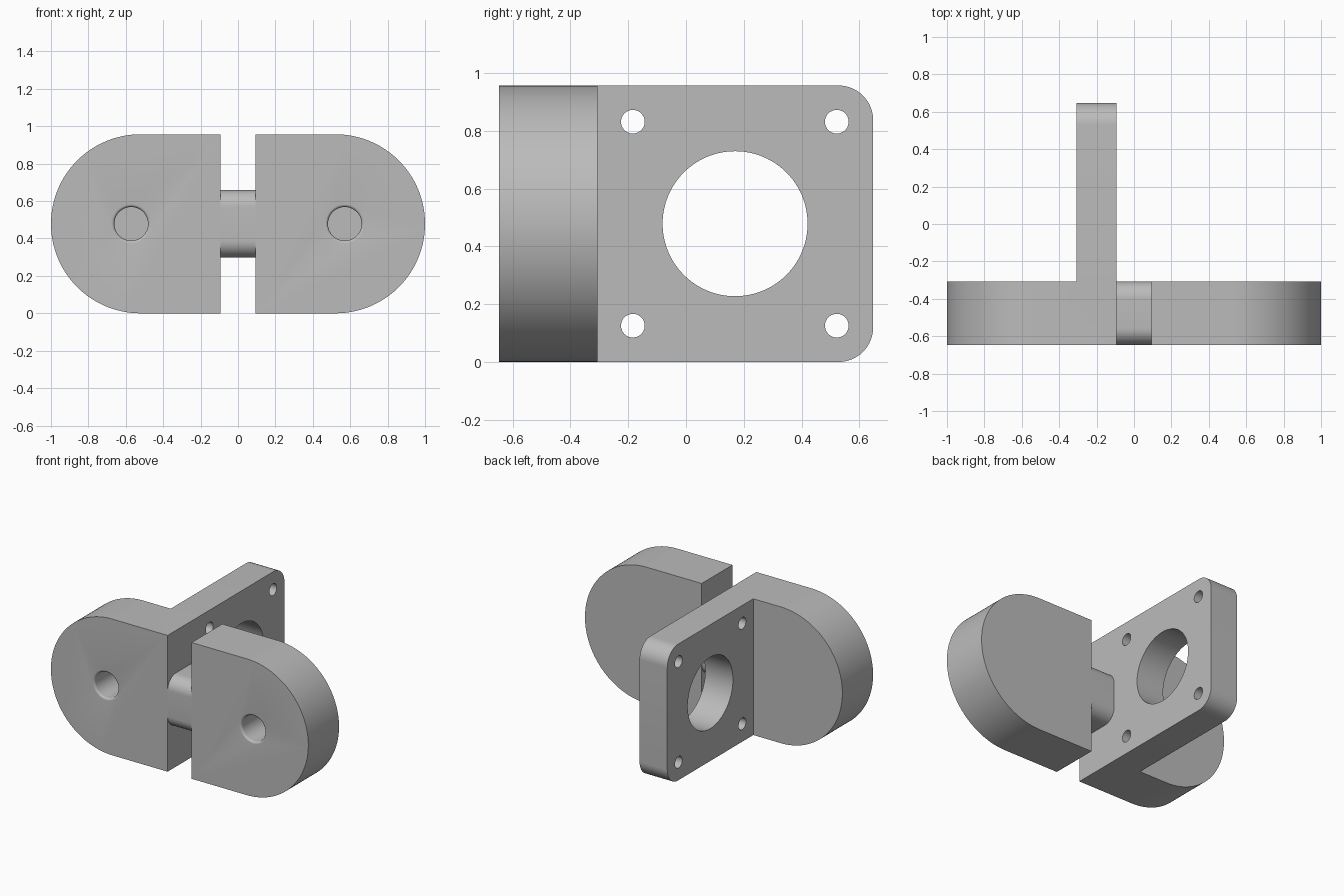
import bpy
import bmesh
from math import sin, cos, pi, radians
from mathutils import Vector

cube = bpy.data.objects.get("Cube")
if cube:
    bpy.data.objects.remove(cube, do_unlink=True)

# Main dimensions
HEIGHT = 0.957
MID = HEIGHT / 2
FRONT, PAD_BACK, PLATE_BACK = -0.648, -0.307, 0.648
GAP = 0.093            # half the gap between the pads
PLATE_OUT = -0.308     # outer face of the plate

grey = bpy.data.materials.new("plain grey")
grey.use_nodes = True
colour = (0.5, 0.5, 0.5, 1)
grey.diffuse_color = colour
grey.node_tree.nodes["Principled BSDF"].inputs["Base Color"].default_value = colour


def arc(cx, cy, r, start, end, steps):
    """Points along an arc, angles in degrees."""
    angles = [radians(start + (end - start) * i / steps) for i in range(steps + 1)]
    return [(cx + r * cos(a), cy + r * sin(a)) for a in angles]


def add_object(name, bm):
    bmesh.ops.remove_doubles(bm, verts=bm.verts, dist=1e-5)
    bmesh.ops.recalc_face_normals(bm, faces=bm.faces)
    mesh = bpy.data.meshes.new(name)
    bm.to_mesh(mesh)
    bm.free()
    mesh.materials.append(grey)
    obj = bpy.data.objects.new(name, mesh)
    bpy.context.collection.objects.link(obj)
    return obj


def prism(name, outline, axis, start, end):
    """Extrude an (x, z) outline along y, or a (y, z) outline along x."""
    bm = bmesh.new()
    place = (lambda u, v: (start, u, v)) if axis == "x" else (lambda u, v: (u, start, v))
    face = bm.faces.new([bm.verts.new(place(u, v)) for u, v in outline])
    new = bmesh.ops.extrude_face_region(bm, geom=[face])["geom"]
    move = Vector((end - start, 0, 0)) if axis == "x" else Vector((0, end - start, 0))
    bmesh.ops.translate(bm, vec=move, verts=[g for g in new if isinstance(g, bmesh.types.BMVert)])
    return add_object(name, bm)


def lathe_y(name, profile, x, z, sides=64):
    """Closed solid turned about a y axis from (radius, y) points."""
    bm = bmesh.new()
    rings = [[bm.verts.new((x + r * cos(2 * pi * i / sides), y, z + r * sin(2 * pi * i / sides)))
              for i in range(sides)] for r, y in profile]
    for a, b in zip(rings, rings[1:]):
        for i in range(sides):
            j = (i + 1) % sides
            bm.faces.new((a[i], a[j], b[j], b[i]))
    bm.faces.new(rings[0])
    bm.faces.new(rings[-1])
    return add_object(name, bm)


def combine(target, tool, operation):
    mod = target.modifiers.new(operation.lower(), "BOOLEAN")
    mod.operation, mod.solver, mod.object = operation, "EXACT", tool
    bpy.context.view_layer.objects.active = target
    bpy.ops.object.modifier_apply(modifier=mod.name)
    bpy.data.objects.remove(tool, do_unlink=True)


def pad(name, side):
    """D-shaped pad with a blind, round-edged hole in its front."""
    curve = arc(1 - MID, MID, MID, -90, 90, 64)
    outline = [(GAP, 0)] + curve + [(GAP, HEIGHT)]
    obj = prism(name, [(side * x, z) for x, z in outline], "y", FRONT, PAD_BACK)
    lip = arc(0.105, FRONT + 0.015, 0.015, 270, 180, 6)
    profile = [(0.105, FRONT - 0.05)] + lip + [(0.09, FRONT + 0.25)]
    combine(obj, lathe_y("hole_cutter", profile, side * 0.571, MID), "DIFFERENCE")
    return obj


left_pad = pad("left_pad", 1)
right_bracket = pad("right_bracket", -1)

# Upright plate with rounded rear corners
r = 0.12
outline = [(-0.45, 0)] + arc(PLATE_BACK - r, r, r, -90, 0, 16)
outline += arc(PLATE_BACK - r, HEIGHT - r, r, 0, 90, 16) + [(-0.45, HEIGHT)]
plate = prism("plate", outline, "x", PLATE_OUT, -GAP)
combine(right_bracket, plate, "UNION")

# Large centre opening and four screw holes through the plate
holes = [(0.17, MID, 0.251, 96)]
holes += [(y, MID + dz, 0.041, 40) for y in (-0.184, 0.522) for dz in (-0.353, 0.353)]
for y, z, radius, sides in holes:
    circle = arc(y, z, radius, 0, 360, sides)[:-1]
    cutter = prism("plate_hole_cutter", circle, "x", PLATE_OUT - 0.1, -GAP + 0.1)
    combine(right_bracket, cutter, "DIFFERENCE")

# Round-edged bar bridging the two pads
r, half = 0.09, 0.18
outline = []
for y, z, start in ((PAD_BACK - r, MID + half - r, 0), (FRONT + r, MID + half - r, 90),
                    (FRONT + r, MID - half + r, 180), (PAD_BACK - r, MID - half + r, 270)):
    outline += arc(y, z, r, start, start + 90, 12)
bar = prism("connecting_bar", outline, "x", -GAP, GAP)

# Smooth curved walls, keep corners sharp
bpy.ops.object.select_all(action="DESELECT")
for obj in (left_pad, right_bracket, bar):
    obj.select_set(True)
bpy.context.view_layer.objects.active = bar
bpy.ops.object.shade_smooth_by_angle(angle=radians(30))
